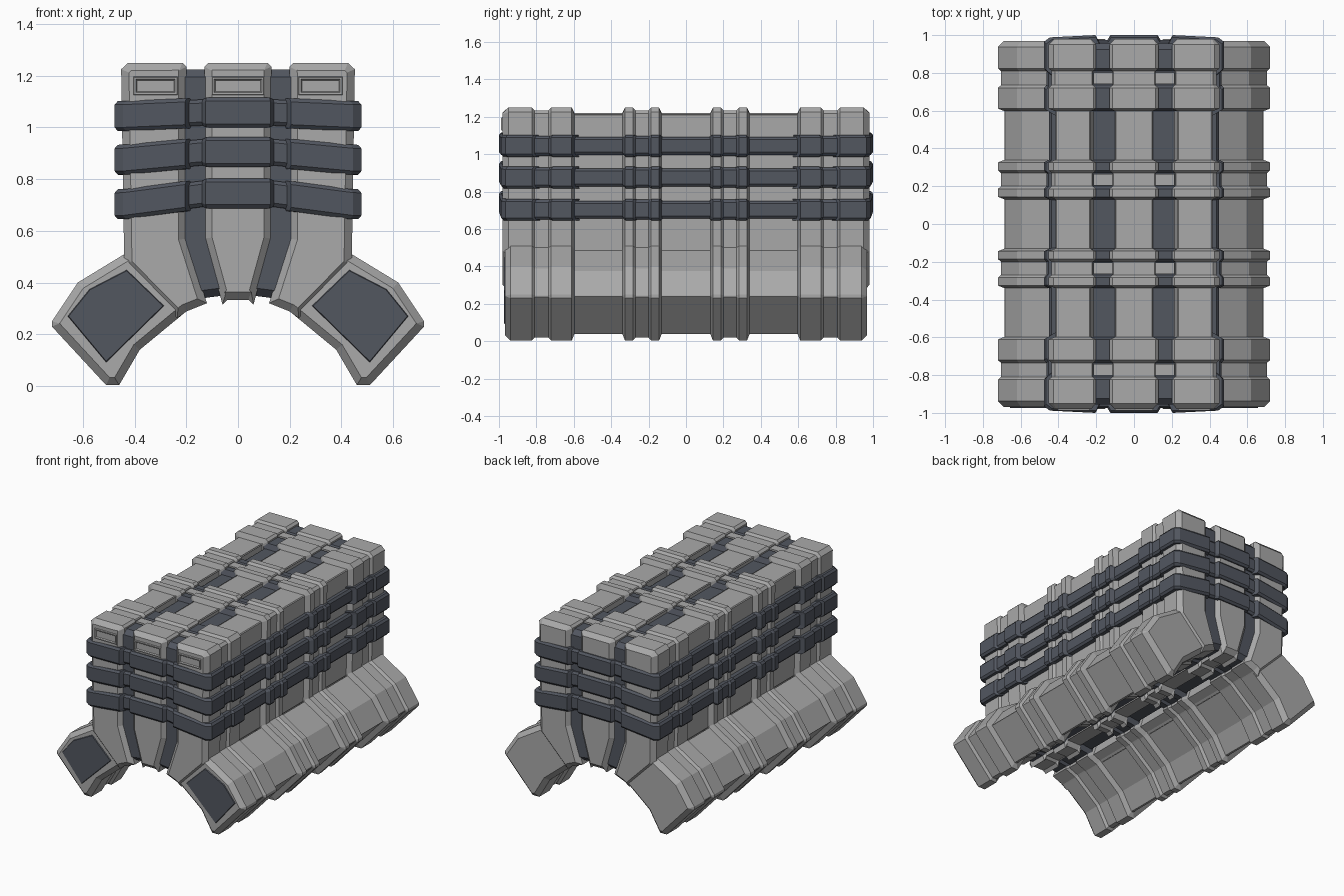
import bpy, bmesh
from mathutils import Vector

cube = bpy.data.objects.get("Cube")
if cube:
    bpy.data.objects.remove(cube, do_unlink=True)


def material(name, rgb):
    m = bpy.data.materials.new(name)
    m.use_nodes = True
    m.diffuse_color = (*rgb, 1)
    m.node_tree.nodes["Principled BSDF"].inputs["Base Color"].default_value = (*rgb, 1)
    return m


LIGHT = material("light_grey", (0.40, 0.40, 0.40))
DARK = material("slate_grey", (0.085, 0.095, 0.118))


def bridge_rings(name, rings, mat, cap=True, wrap=False):
    """Join equal rings of points into one flat-shaded object."""
    bm = bmesh.new()
    loops = [[bm.verts.new(p) for p in ring] for ring in rings]
    n = len(loops[0])
    pairs = list(zip(loops, loops[1:]))
    if wrap:
        pairs.append((loops[-1], loops[0]))
    for a, b in pairs:
        for i in range(n):
            j = (i + 1) % n
            bm.faces.new((a[i], a[j], b[j], b[i]))
    if cap:
        bm.faces.new(loops[0])
        bm.faces.new(loops[-1])
    bmesh.ops.recalc_face_normals(bm, faces=bm.faces)
    mesh = bpy.data.meshes.new(name)
    bm.to_mesh(mesh)
    bm.free()
    mesh.materials.append(mat)
    obj = bpy.data.objects.new(name, mesh)
    bpy.context.collection.objects.link(obj)
    return obj


def inset(poly, d):
    """Mitred inset of a closed 2D outline."""
    pts = [Vector(p) for p in poly]
    n = len(pts)
    area = sum(pts[i - 1].x * pts[i].y - pts[i].x * pts[i - 1].y for i in range(n))
    s = 1 if area > 0 else -1
    out = []
    for i, p in enumerate(pts):
        u = (p - pts[i - 1]).normalized()
        v = (pts[(i + 1) % n] - p).normalized()
        a, b = Vector((-u.y, u.x)) * s, Vector((-v.y, v.x)) * s
        out.append(p + (a + b) * (d / max(1 + a.dot(b), 0.4)))
    return out


def mirrored(half):
    """Complete a half outline whose ends lie near the centre plane."""
    return half + [(-x, z) for x, z in reversed(half)]


# Rib layout along the depth, as (start, end); mirrored front to back
PLAIN, GROOVE, SLOPE = 0.035, 0.016, 0.014
half_ribs = [(0.13, 0.20), (0.27, 0.34), (0.597, 0.735), (0.81, 1.0)]
ribs = [(-b, -a) for a, b in reversed(half_ribs)] + half_ribs
gaps = [GROOVE, PLAIN, GROOVE, PLAIN, GROOVE, PLAIN, GROOVE]
stations = []
for k, (a, b) in enumerate(ribs):
    if k:
        stations += [(a, gaps[k - 1]), (a + SLOPE, 0)]
    if k < len(gaps):
        stations += [(b - SLOPE, 0), (b, gaps[k])]


def ribbed(name, profile, end, mat):
    """Ribbed block along the depth with chamfered ends."""
    levels = [(-end, 0.03), (-end + 0.03, 0)] + stations + [(end - 0.03, 0), (end, 0.03)]
    rings = [[(p.x, y, p.y) for p in inset(profile, d)] for y, d in levels]
    return bridge_rings(name, rings, mat)


# Ribbed blocks: centre, flanks and splayed legs over a dark core
centre = [(0.115, 1.25), (0.13, 1.235), (0.13, 0.57), (0.06, 0.315), (0.04, 0.333)]
flank = [(0.215, 1.25), (0.425, 1.25), (0.452, 1.225), (0.44, 0.47), (0.235, 0.262),
         (0.20, 0.288), (0.12, 0.32), (0.20, 0.57), (0.20, 1.235)]
leg = [(0.41, 0.528), (0.62, 0.40), (0.72, 0.25), (0.72, 0.23), (0.51, 0.003),
       (0.46, 0.003), (0.38, 0.14), (0.18, 0.305)]
core = [(0.25, 1.225), (0.25, 0.6), (0.17, 0.335), (0.04, 0.352)]
ribbed("centre_block", mirrored(centre), 0.98, LIGHT)
ribbed("channel_core", mirrored(core), 0.955, DARK)


def plate(name, outline, layers, mat):
    """Front plate; layers are (depth position, inset)."""
    rings = [[(p.x, y, p.y) for p in inset(outline, d)] for y, d in layers]
    return bridge_rings(name, rings, mat)


def rect(x0, x1, z0, z1):
    return [(x0, z0), (x1, z0), (x1, z1), (x0, z1)]


BADGE = [(-0.97, 0), (-0.988, 0.006), (-0.988, 0.013), (-0.981, 0.018)]
plate("centre_front_plate", rect(-0.105, 0.105, 1.122, 1.2), BADGE, LIGHT)

panel = [(0.66, 0.27), (0.575, 0.375), (0.43, 0.45), (0.285, 0.31), (0.51, 0.09)]
for side, s in (("left", 1), ("right", -1)):
    def flip(pts):
        return [(x * s, z) for x, z in pts]
    ribbed(side + "_flank", flip(flank), 0.98, LIGHT)
    ribbed(side + "_leg", flip(leg), 0.968, LIGHT)
    plate(side + "_front_plate", flip(rect(0.23, 0.408, 1.122, 1.2)), BADGE, LIGHT)
    plate(side + "_leg_panel", flip(panel), [(-0.966, 0), (-0.974, 0.004)], DARK)
    # Small links across the top channels
    for i, y in enumerate((-0.772, -0.235, 0.235, 0.772)):
        link = rect(0.115, 0.215, 1.17, 1.224)
        plate(f"{side}_channel_link_{i + 1}", flip(link), [(y - 0.03, 0), (y + 0.03, 0)], LIGHT)


# Plan path of the wrap bands as (x, y, dip): front edge, then left side
front_half = [(0.125, 0), (0.14, 0.025), (0.19, 0.025), (0.205, 0), (0.445, 0)]
front = [(-x, d) for x, d in reversed(front_half)] + front_half
path = [(x, -1.0 + d + 0.012 * (abs(x) > 0.4), d) for x, d in front]
side_steps = [(-0.965, 0)] + stations + [(0.965, 0)]
path += [(0.477 - d * 0.8, y, d) for y, d in side_steps]
path += [(-x, -y, d) for x, y, d in path]
SECTION = [(0.07, -1, 0), (0.012, -1, 0), (0, -1, 0.014),
           (0, 1, -0.014), (0.012, 1, 0), (0.07, 1, 0)]


def band(name, z, sag):
    rings = []
    for x, y, dip in path:
        t = min(max((abs(x) - 0.13) / 0.32, 0), 1)
        h = 0.058 - dip * 0.3
        rings.append([(x * (1 - d / 0.475), y * (1 - d), z - sag * t + k * h + c)
                      for d, k, c in SECTION])
    return bridge_rings(name, rings, DARK, cap=False, wrap=True)


# Three dark bands, sagging more toward the bottom
band("upper_band", 1.058, 0.014)
band("middle_band", 0.905, 0.03)
band("lower_band", 0.745, 0.042)
